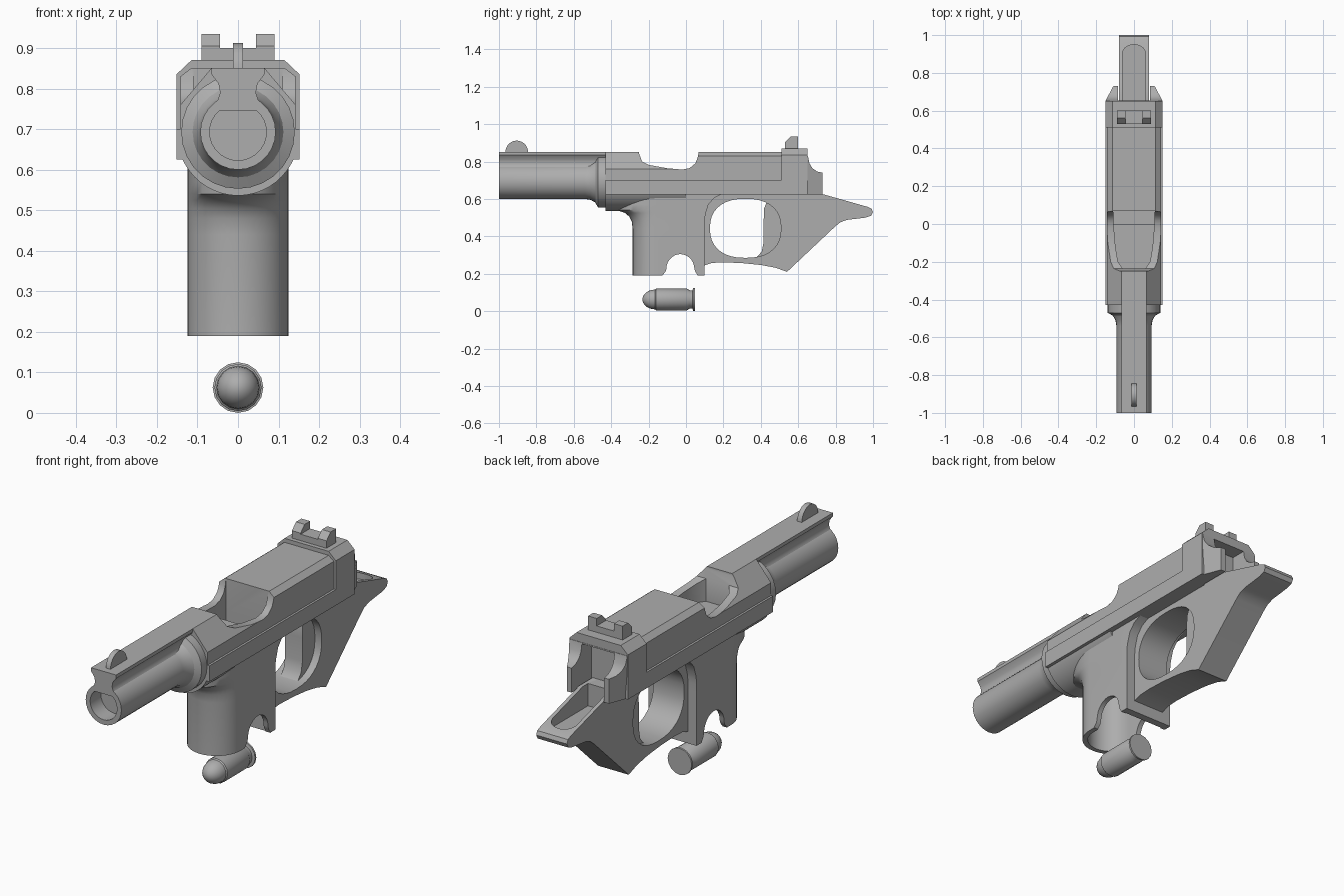
import bpy, bmesh, math
from mathutils import Vector

cube = bpy.data.objects.get("Cube")
if cube:
    bpy.data.objects.remove(cube)

metal = bpy.data.materials.new("plain grey")
metal.use_nodes = True
GREY = (0.42, 0.42, 0.42, 1)
metal.diffuse_color = GREY
metal.node_tree.nodes["Principled BSDF"].inputs["Base Color"].default_value = GREY


def finish(name, bm):
    bmesh.ops.remove_doubles(bm, verts=bm.verts, dist=1e-5)
    bmesh.ops.recalc_face_normals(bm, faces=bm.faces)
    mesh = bpy.data.meshes.new(name)
    bm.to_mesh(mesh)
    bm.free()
    mesh.materials.append(metal)
    ob = bpy.data.objects.new(name, mesh)
    bpy.context.collection.objects.link(ob)
    return ob


def loft(name, rings):
    """Skin a list of equal-length point rings and cap both ends."""
    bm = bmesh.new()
    rows = [[bm.verts.new(p) for p in ring] for ring in rings]
    n = len(rows[0])
    for a, b in zip(rows, rows[1:]):
        for i in range(n):
            j = (i + 1) % n
            bm.faces.new((a[i], a[j], b[j], b[i]))
    bm.faces.new(rows[0])
    bm.faces.new(rows[-1])
    return finish(name, bm)


def prism(name, pts, axis, lo, hi):
    """Extrude an outline along one axis."""
    place = {"x": lambda t, p: (t, p[0], p[1]),
             "y": lambda t, p: (p[0], t, p[1]),
             "z": lambda t, p: (p[0], p[1], t)}[axis]
    return loft(name, [[place(t, p) for p in pts] for t in (lo, hi)])


def box(name, w, y0, y1, z0, z1):
    return prism(name, [(-w, z0), (w, z0), (w, z1), (-w, z1)], "y", y0, y1)


def mirrored(half):
    return half + [(-x, z) for x, z in reversed(half)]


def lathe(name, profile, zc, sides):
    """Revolve (y, radius) pairs about a lengthwise axis."""
    bm = bmesh.new()
    vs = [bm.verts.new((r, y, zc)) for y, r in profile]
    es = [bm.edges.new(e) for e in zip(vs, vs[1:])]
    bmesh.ops.spin(bm, geom=vs + es, cent=(0, 0, zc), axis=(0, 1, 0),
                   angle=math.tau, steps=sides)
    return finish(name, bm)


def arc(cx, cy, rx, ry, a0, a1, n):
    angles = [math.radians(a0 + (a1 - a0) * i / n) for i in range(n + 1)]
    return [(cx + rx * math.cos(a), cy + ry * math.sin(a)) for a in angles]


def cut(targets, cutter):
    for ob in targets:
        mod = ob.modifiers.new("cut", "BOOLEAN")
        mod.operation = "DIFFERENCE"
        mod.solver = "EXACT"
        mod.object = cutter
        bpy.context.view_layer.objects.active = ob
        bpy.ops.object.modifier_apply(modifier=mod.name)
    bpy.data.objects.remove(cutter)


# Barrel with shallow bore and flared collar
AXIS = 0.693
lathe("barrel", [(-.92, 0), (-.92, .07), (-1, .07), (-1, .093), (-.54, .093), (-.51, .098),
                 (-.485, .112), (-.47, .14), (-.41, .14), (-.41, 0)], AXIS, 28)

# Top rib with concave necks, and blade sight
prism("barrel_rib", mirrored([(.07, .745), (.05, .772), (.044, .79), (.048, .812),
                              (.065, .835), (.065, .851)]), "y", -1, -.4)
prism("front_sight", arc(-.905, .845, .062, .067, 0, 180, 14), "x", -.012, .012)

# Slide: lower rails, sloped front, boxy rear, raised rear block, tapering wings
rails = box("slide_rails", .152, -.43, .64, .625, .70)
front = prism("slide_front", mirrored([(.142, .69), (.142, .76), (.065, .851)]), "y", -.43, .03)
body = prism("slide_body", mirrored([(.142, .69), (.142, .83), (.115, .851)]), "y", .0, .52)
block = prism("rear_block", mirrored([(.152, .625), (.152, .835), (.115, .87)]), "y", .51, .65)
wings = prism("rear_wings", [(.62, .625), (.73, .625), (.73, .74), (.70, .747), (.675, .765),
                             (.66, .79), (.652, .83), (.62, .83)], "x", -.152, .152)
for v in wings.data.vertices:
    v.co.x *= 1 - .28 * max(0, (v.co.y - .65) / .08)

# Ejection port: side scoop, then inner well
cut([front, body], prism("scoop", [(-.25, .9), (-.25, .84), (-.235, .80), (-.2, .782), (-.1, .764),
                                   (-.02, .757), (.02, .765), (.05, .79), (.062, .82),
                                   (.068, .85), (.068, .9)], "x", -.3, .3))
cut([front, body, rails], prism("well", mirrored([(.11, .068), (.108, 0), (.098, -.12),
                                                  (.085, -.2), (.06, -.235)]), "z", .65, .9))

# Rear opening between the wings
cut([rails, block, wings], box("rear_opening", .085, .58, .8, .6, .825))

# Notched rear sight
sight = prism("rear_sight", [(.53, .86), (.53, .905), (.56, .935), (.6, .935), (.6, .86)],
              "x", -.09, .09)
cut([sight], box("sight_notch", .045, .4, .7, .9, 1))


# Grip: rounded front, curving forward under the slide and back behind it
def plan(w, front_y, back_y):
    return arc(0, -.16, w, -.16 - front_y, 180, 360, 20) + [(w, back_y), (-w, back_y)]


levels = [(.19, -.285, .1), (.44, -.285, .1), (.48, -.29, .1), (.505, -.303, .102),
          (.525, -.325, .106), (.54, -.37, .111), (.57, -.37, .12), (.605, -.37, .15),
          (.63, -.37, .2)]
grip = loft("grip", [[(x, y, z) for x, y in plan(.125, f, b)] for z, f, b in levels])
cut([grip], prism("magazine_well", plan(.102, -.262, .065), "z", .1, .5))
cut([grip], prism("grip_notch", [(.075, .1), (.06, .195), (.05, .21)]
                  + arc(-.03, .225, .075, .08, 0, 180, 14)
                  + [(-.11, .21), (-.125, .193), (-.135, .1)], "x", -.3, .3))

# Half-round nose of the frame below the slide
prism("frame_nose", arc(0, AXIS, .152, .157, 180, 360, 24), "y", -.43, .0)

# Rear frame: guard, spur and tail
frame = prism("rear_frame", [(.08, .19), (.1, .19), (.1, .245), (.14, .258), (.2, .261), (.3, .257),
                             (.4, .247), (.48, .232), (.54, .21), (.8, .455), (.825, .475),
                             (.86, .488), (.96, .5), (.99, .51), (1, .53), (.992, .548),
                             (.97, .558), (.73, .626), (.68, .64), (.08, .64)], "x", -.08, .08)


def power(v):
    return math.copysign(abs(v) ** .85, v)


guard = [(.318 + .19 * power(math.cos(i * math.tau / 36)),
          .443 + .158 * power(math.sin(i * math.tau / 36))) for i in range(36)]
cut([frame], prism("guard_hole", guard, "x", -.3, .3))

# Top channel with a round end
cut([frame], prism("tail_channel", [(-.062, .64)] + arc(0, .9, .062, .05, 180, 0, 14)
                   + [(.062, .64)], "z", .535, .8))

# Trigger
prism("trigger", [(.45, .6), (.43, .58), (.418, .55), (.415, .48), (.415, .37), (.405, .32),
                  (.385, .295), (.36, .275), (.46, .27), (.52, .35), (.52, .53)], "x", -.045, .045)

# Loose cartridge resting on the ground
nose = [(-.165 - .068 * math.sin(t * math.pi / 12), .053 * math.cos(t * math.pi / 12))
        for t in range(6, -1, -1)]
lathe("cartridge", nose + [(-.16, .058), (.005, .058), (.02, .049), (.035, .049),
                           (.038, .0625), (.047, .0625), (.047, 0)], .0625, 16)

# Soft shading with crisp edges
bpy.ops.object.select_all(action="DESELECT")
for ob in bpy.context.scene.objects:
    if ob.type == "MESH" and metal.name in ob.data.materials:
        ob.select_set(True)
        bpy.context.view_layer.objects.active = ob
bpy.ops.object.shade_smooth_by_angle(angle=math.radians(32))
